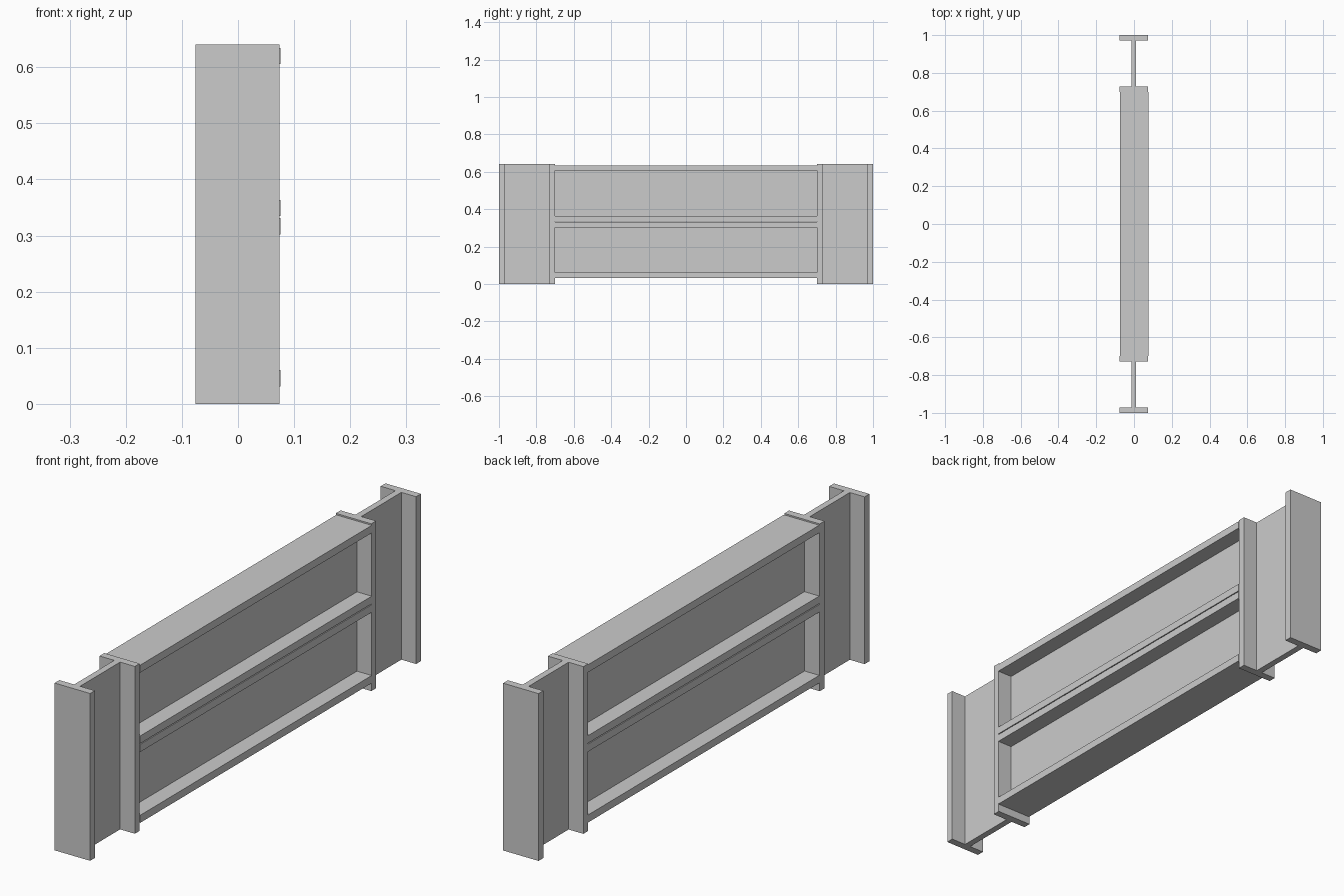
import bpy
import bmesh
from mathutils import Matrix

if "Cube" in bpy.data.objects:
    bpy.data.objects.remove(bpy.data.objects["Cube"])

FLANGE_W, DEPTH, FLANGE_T, WEB_T = 0.15, 0.30, 0.029, 0.025


def i_beam(name, length, matrix):
    """I-section in local XY (flanges along X), extruded along local Z."""
    w, d, t = FLANGE_W / 2, DEPTH / 2, WEB_T / 2
    f = d - FLANGE_T
    half = [(w, -d), (w, -f), (t, -f), (t, f), (w, f), (w, d)]
    profile = half + [(-x, y) for x, y in reversed(half)]
    bm = bmesh.new()
    face = bm.faces.new([bm.verts.new((x, y, 0)) for x, y in profile])
    ext = bmesh.ops.extrude_face_region(bm, geom=[face])
    top = [v for v in ext["geom"] if isinstance(v, bmesh.types.BMVert)]
    bmesh.ops.translate(bm, verts=top, vec=(0, 0, length))
    bmesh.ops.transform(bm, matrix=matrix, verts=bm.verts)
    bmesh.ops.recalc_face_normals(bm, faces=bm.faces)
    mesh = bpy.data.meshes.new(name)
    bm.to_mesh(mesh)
    bm.free()
    obj = bpy.data.objects.new(name, mesh)
    bpy.context.collection.objects.link(obj)
    return obj


# Upright posts at both ends
for name, y in (("front_post", -0.85), ("back_post", 0.85)):
    i_beam(name, 0.64, Matrix.Translation((-0.001, y, 0)))

# Two stacked horizontal beams spanning between the posts
lay_down = Matrix.Rotation(1.5707963, 4, 'X')
for name, z in (("lower_beam", 0.181), ("upper_beam", 0.4845)):
    i_beam(name, 1.4, Matrix.Translation((0.001, 0.7, z)) @ lay_down)
